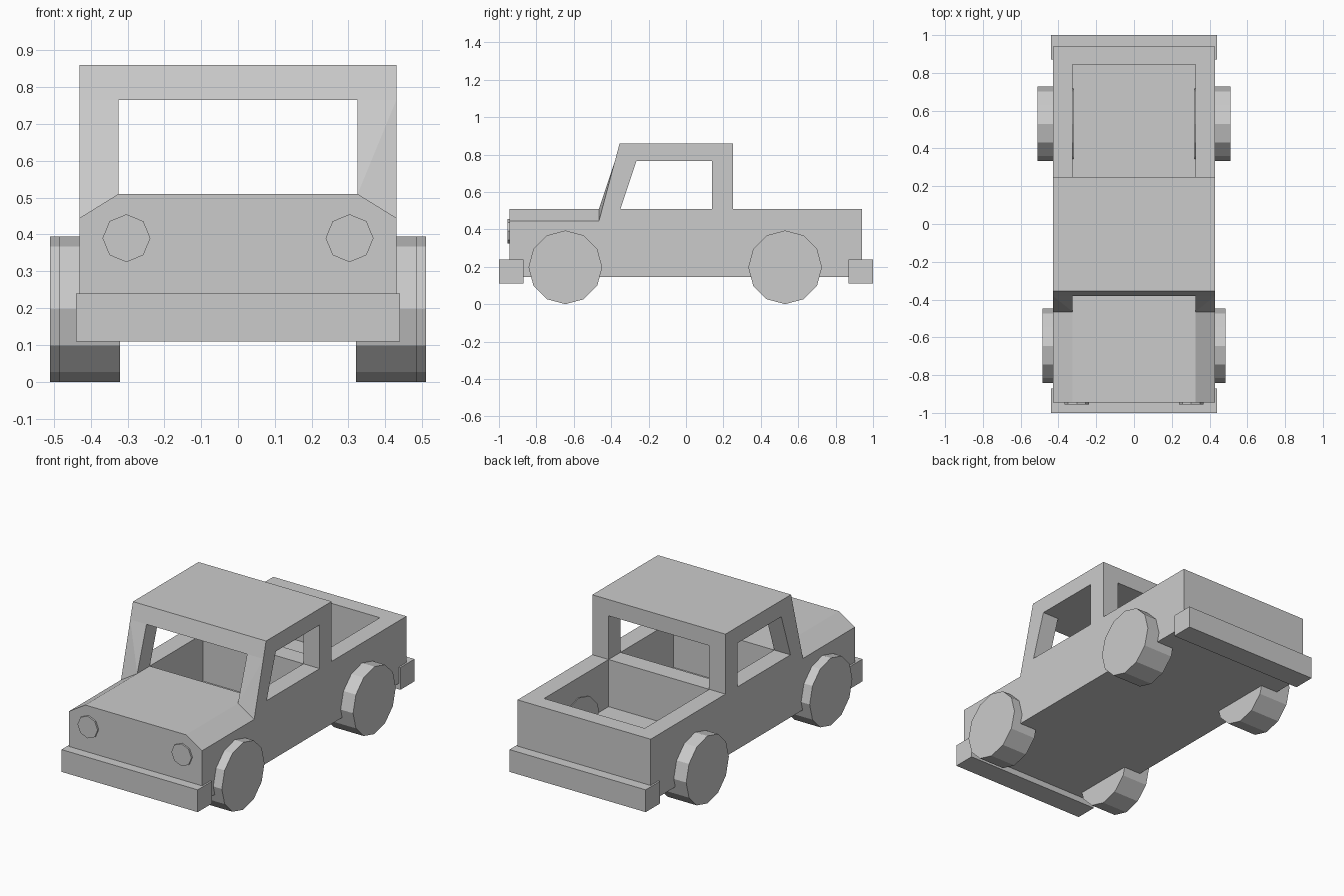
import bpy, bmesh, math
from mathutils import Matrix

if "Cube" in bpy.data.objects:
    bpy.data.objects.remove(bpy.data.objects["Cube"])


def finish(bm, name):
    bmesh.ops.recalc_face_normals(bm, faces=bm.faces[:])
    mesh = bpy.data.meshes.new(name)
    bm.to_mesh(mesh)
    bm.free()
    obj = bpy.data.objects.new(name, mesh)
    bpy.context.collection.objects.link(obj)
    return obj


def hull(name, points, mirror=False):
    """Convex solid around points; mirror=True adds each point at -x too."""
    pts = list(points)
    if mirror:
        pts += [(-x, y, z) for x, y, z in points]
    bm = bmesh.new()
    verts = [bm.verts.new(p) for p in pts]
    bmesh.ops.convex_hull(bm, input=verts)
    bmesh.ops.dissolve_limit(bm, angle_limit=0.01, verts=bm.verts[:], edges=bm.edges[:])
    return finish(bm, name)


def box(name, x0, x1, y0, y1, z0, z1):
    return hull(name, [(x, y, z) for x in (x0, x1) for y in (y0, y1) for z in (z0, z1)])


def disc(name, sides, radius, depth, center, rotation):
    bm = bmesh.new()
    bmesh.ops.create_cone(bm, cap_ends=True, segments=sides, radius1=radius,
                          radius2=radius, depth=depth,
                          matrix=Matrix.Translation(center) @ rotation)
    return finish(bm, name)


W, IN = 0.43, 0.325                  # outer and inner half widths
BOTTOM, BELT, ROOF = 0.145, 0.51, 0.86
HEAD, SHOULDER = 0.765, 0.445        # window top, hood side edge
NOSE, COWL, BACK = -0.945, -0.465, 0.94

# Hood with chamfered top edges
hull("hood", [p for y in (NOSE, COWL) for p in
              ((W, y, BOTTOM), (W, y, SHOULDER), (IN, y, BELT))], mirror=True)

# Lower body with cab and cargo bed hollowed out
body = hull("lower_body", [(W, COWL, BOTTOM), (W, COWL, SHOULDER), (IN, COWL, BELT),
                           (W, -0.448, BELT), (W, BACK, BOTTOM), (W, BACK, BELT)], mirror=True)
for name, y0, y1 in (("cab_cutter", -0.35, 0.14), ("bed_cutter", 0.25, 0.845)):
    cutter = box(name, -IN, IN, y0, y1, 0.235, 0.7)
    cutter.hide_render = True
    cutter.hide_viewport = True
    mod = body.modifiers.new(name, 'BOOLEAN')
    mod.operation = 'DIFFERENCE'
    mod.solver = 'EXACT'
    mod.object = cutter

# Roof slab
hull("roof", [(W, -0.38, HEAD), (W, -0.355, ROOF), (W, 0.25, HEAD), (W, 0.25, ROOF)], mirror=True)

for side, s in (("left", -1), ("right", 1)):
    # Raked front pillar and upright rear pillar
    hull("front_pillar_" + side, [(s * IN, COWL, BELT), (s * W, -0.448, BELT),
                                  (s * IN, -0.35, BELT), (s * W, -0.35, BELT),
                                  (s * IN, -0.38, HEAD), (s * W, -0.38, HEAD),
                                  (s * IN, -0.265, HEAD), (s * W, -0.265, HEAD)])
    box("rear_pillar_" + side, s * IN, s * W, 0.14, 0.25, BELT, HEAD)
    # Headlight
    disc("headlight_" + side, 8, 0.065, 0.03, (s * 0.303, -0.94, 0.39),
         Matrix.Rotation(math.pi / 2, 4, 'X'))
    # Wheels
    for end, y, outer in (("front", -0.645, 0.485), ("rear", 0.53, 0.51)):
        depth = outer - 0.32
        disc(f"{end}_wheel_{side}", 12, 0.197, depth, (s * (outer - depth / 2), y, 0.197),
             Matrix.Rotation(math.pi / 2, 4, 'Y'))

# Bumpers
box("front_bumper", -0.44, 0.44, -1.0, -0.87, 0.11, 0.24)
box("rear_bumper", -0.44, 0.44, 0.87, 1.0, 0.11, 0.24)
